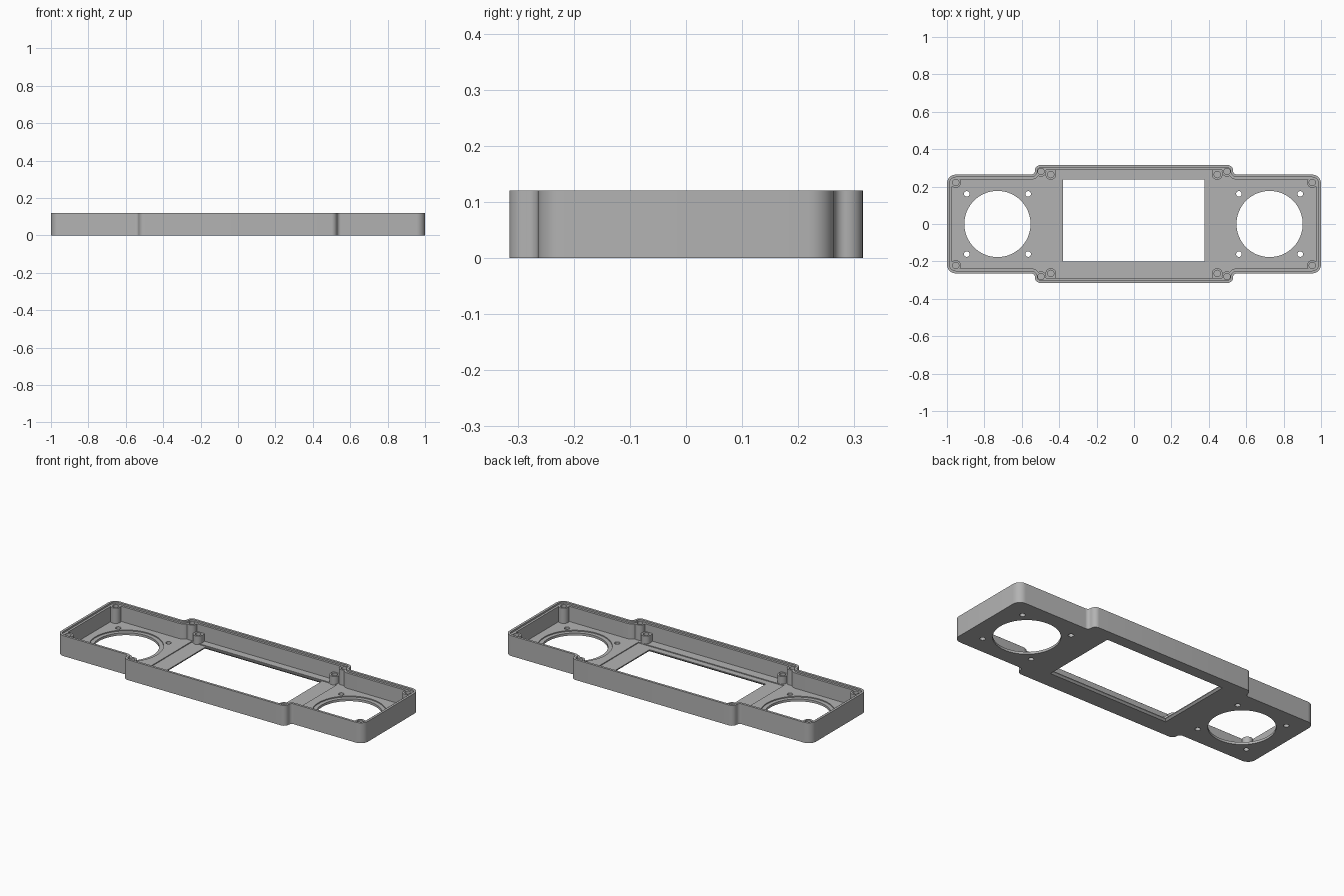
import bpy, bmesh, math
from mathutils import Vector

cube = bpy.data.objects.get("Cube")
if cube:
    bpy.data.objects.remove(cube, do_unlink=True)

HEIGHT = 0.12
FLOOR = 0.02
LIP = 0.11
WALL = 0.027
SIGNS = [(1, 1), (-1, 1), (-1, -1), (1, -1)]

grey = bpy.data.materials.new("grey_plastic")
grey.use_nodes = True
colour = (0.45, 0.45, 0.45, 1)
grey.diffuse_color = colour
grey.node_tree.nodes["Principled BSDF"].inputs["Base Color"].default_value = colour


def fillet(corners, steps=8):
    """Round every right-angled corner (x, y, radius) of a closed outline."""
    pts = []
    for i, (x, y, r) in enumerate(corners):
        p = Vector((x, y))
        u = (Vector(corners[i - 1][:2]) - p).normalized()
        v = (Vector(corners[(i + 1) % len(corners)][:2]) - p).normalized()
        c = p + (u + v) * r
        for k in range(steps + 1 if r else 1):
            a = math.pi / 2 * k / steps
            pts.append(c - v * r * math.cos(a) - u * r * math.sin(a))
    return pts


def outline(inset):
    """Panel outline with a deeper middle section, shrunk by inset."""
    quarter = [(1 - inset, 0.264 - inset, 0.047 - inset),
               (0.53 - inset, 0.264 - inset, 0.02 + inset),
               (0.53 - inset, 0.315 - inset, 0.03 - inset)]
    corners = []
    for sx, sy in SIGNS:
        part = quarter if sx * sy > 0 else quarter[::-1]
        corners += [(sx * x, sy * y, r) for x, y, r in part]
    return fillet(corners)


def rect(x0, x1, y0, y1):
    return [Vector(p) for p in ((x0, y0), (x1, y0), (x1, y1), (x0, y1))]


def circle(x, y, r, n=32):
    return [Vector((x + r * math.cos(math.tau * i / n),
                    y + r * math.sin(math.tau * i / n))) for i in range(n)]


def prism(name, pts, z0, z1, grow=0):
    """Extrude an outline; grow pushes the lower corners outwards."""
    bm = bmesh.new()
    mid = sum(pts, Vector((0, 0))) / len(pts)
    low = []
    for p in pts:
        d = p - mid
        push = Vector((math.copysign(grow, d.x), math.copysign(grow, d.y)))
        low.append(bm.verts.new((*(p + push), z0)))
    high = [bm.verts.new((*p, z1)) for p in pts]
    bm.faces.new(low[::-1])
    bm.faces.new(high)
    for i in range(len(pts)):
        j = (i + 1) % len(pts)
        bm.faces.new((low[i], low[j], high[j], high[i]))
    bmesh.ops.recalc_face_normals(bm, faces=bm.faces)
    mesh = bpy.data.meshes.new(name)
    bm.to_mesh(mesh)
    bm.free()
    obj = bpy.data.objects.new(name, mesh)
    bpy.context.collection.objects.link(obj)
    mesh.materials.append(grey)
    return obj


# Solid panel body
body = prism("panel_housing", outline(0), 0, HEIGHT)
bpy.context.view_layer.objects.active = body
body.select_set(True)


def combine(tool, operation):
    tool.hide_render = True
    mod = body.modifiers.new(tool.name, "BOOLEAN")
    mod.operation = operation
    mod.solver = "EXACT"
    mod.object = tool
    bpy.ops.object.modifier_apply(modifier=mod.name)
    bpy.data.objects.remove(tool, do_unlink=True)


def cut(pts, z0, z1, grow=0):
    combine(prism("cutter", pts, z0, z1, grow), "DIFFERENCE")


def add(pts, z0, z1):
    combine(prism("addition", pts, z0, z1), "UNION")


# Tray cavity and slightly lower middle floor
cut(outline(WALL), FLOOR, HEIGHT + 0.1)
cut(rect(-0.475, 0.475, -0.235, 0.245), FLOOR - 0.005, FLOOR + 0.02)

# Screw posts: corner, shoulder, and short inner ones tied to the wall
for sx, sy in SIGNS:
    for x, y, top in ((0.953, 0.222, LIP), (0.497, 0.281, LIP), (0.445, 0.264, 0.065)):
        x, y = sx * x, sy * y
        add(circle(x, y, 0.028), 0.008, top)
        if top < LIP:
            add(rect(x - 0.026, x + 0.026, *sorted((y, sy * 0.302))), 0.009, top)
        cut(circle(x, y, 0.017, 20), FLOOR + 0.01, HEIGHT + 0.1)

# Stepped lip around the rim
cut(outline(0.014), LIP, HEIGHT + 0.1)

# Display window with a chamfered underside
cut(rect(-0.38, 0.378, -0.2, 0.238), -0.01, HEIGHT)
cut(rect(-0.38, 0.378, -0.2, 0.238), -0.002, 0.01, 0.012)

# Round openings with a shallow seat and four fixing holes
for cx in (-0.73, 0.725):
    cut(circle(cx, 0, 0.2, 64), FLOOR - 0.006, FLOOR + 0.02)
    cut(circle(cx, 0, 0.177, 64), -0.01, HEIGHT)
    for sx, sy in SIGNS:
        cut(circle(cx + sx * 0.164, sy * 0.161, 0.015, 16), -0.01, FLOOR + 0.03)

bpy.ops.object.shade_smooth_by_angle(angle=math.radians(30))
